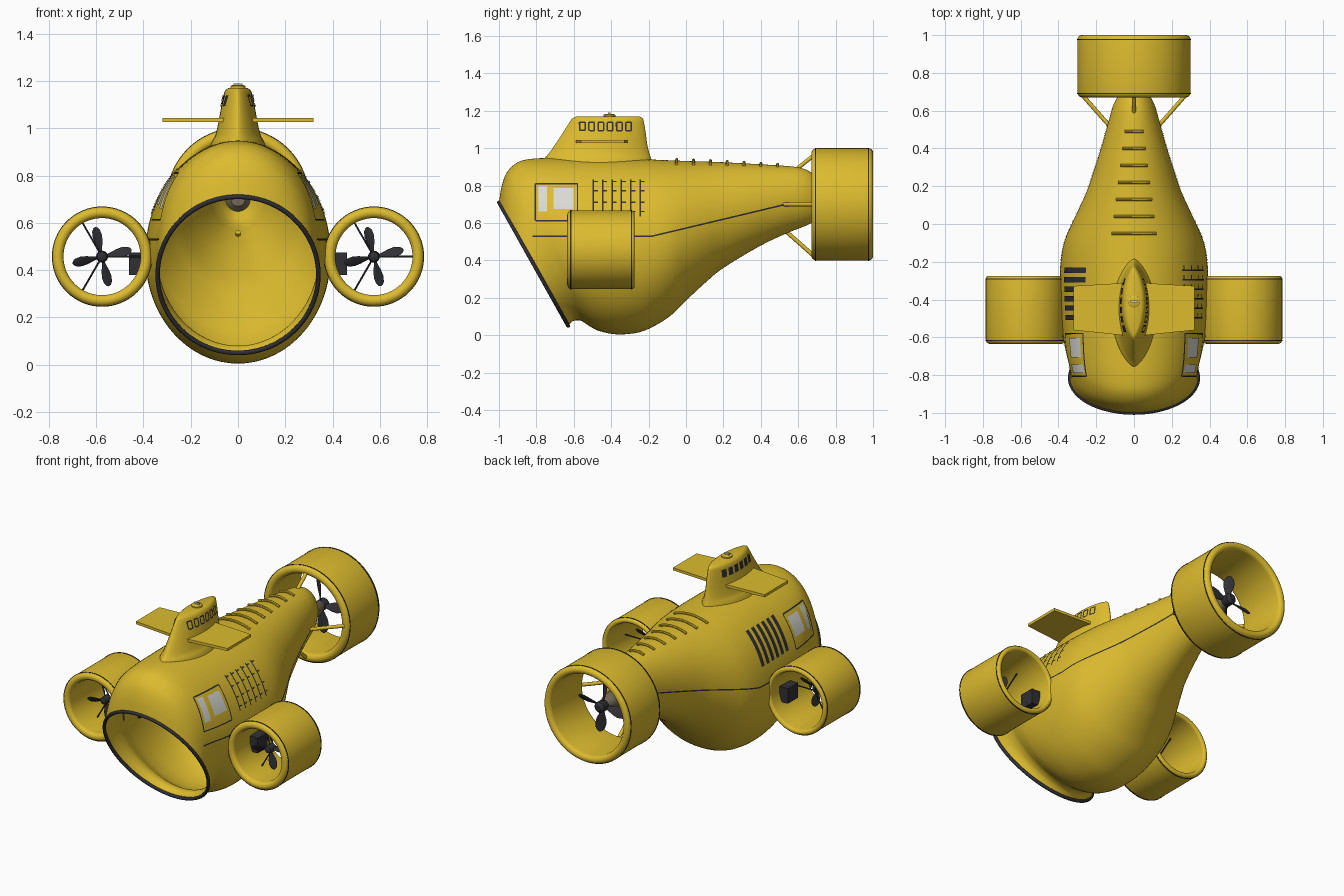
import bpy, bmesh, math
from math import sin, cos, pi, radians
from mathutils import Vector, Matrix
from mathutils.bvhtree import BVHTree

if "Cube" in bpy.data.objects:
    bpy.data.objects.remove(bpy.data.objects["Cube"])


def material(name, col):
    m = bpy.data.materials.new(name)
    m.diffuse_color = (*col, 1)
    m.use_nodes = True
    m.node_tree.nodes["Principled BSDF"].inputs["Base Color"].default_value = m.diffuse_color
    return m


YELLOW = material("yellow paint", (0.72, 0.50, 0.028))
DARK = material("dark rubber", (0.03, 0.03, 0.036))
GREY = material("light grey glass", (0.70, 0.70, 0.66))
BROWN = material("brown metal", (0.17, 0.14, 0.09))


def build(name, mat, *parts, angle=40, recalc=True):
    """Join (verts, faces) parts into one object."""
    vs, fs = [], []
    for v, f in parts:
        o = len(vs)
        vs += [tuple(p) for p in v]
        fs += [tuple(i + o for i in q) for q in f]
    me = bpy.data.meshes.new(name)
    me.from_pydata(vs, [], fs)
    if recalc:
        bm = bmesh.new()
        bm.from_mesh(me)
        bmesh.ops.recalc_face_normals(bm, faces=bm.faces)
        bm.to_mesh(me)
        bm.free()
    me.materials.append(mat)
    ob = bpy.data.objects.new(name, me)
    bpy.context.collection.objects.link(ob)
    bpy.ops.object.select_all(action='DESELECT')
    ob.select_set(True)
    bpy.context.view_layer.objects.active = ob
    bpy.ops.object.shade_smooth_by_angle(angle=radians(angle))
    return ob


def loft(rings, caps=True, closed=False):
    n, m = len(rings[0]), len(rings)
    v = [p for r in rings for p in r]
    f = [(i * n + j, i * n + (j + 1) % n, (i + 1) % m * n + (j + 1) % n, (i + 1) % m * n + j)
         for i in range(m if closed else m - 1) for j in range(n)]
    if caps and not closed:
        f += [tuple(range(n)), tuple(range((m - 1) * n, m * n))]
    return v, f


def lathe(profile, cx, cz, n=64, **kw):
    """Revolve (y, r) points round an axis along y."""
    return loft([[(cx + r * cos(2 * pi * k / n), y, cz + r * sin(2 * pi * k / n))
                  for k in range(n)] for y, r in profile], **kw)


def tube(pts, r, n=10, closed=False):
    pts = [Vector(p) for p in pts]
    rings, m = [], len(pts)
    for i, p in enumerate(pts):
        a = pts[(i - 1) % m] if closed or i else p
        b = pts[(i + 1) % m] if closed or i < m - 1 else p
        t = (b - a).normalized()
        u = t.cross(Vector((0.31, 0.9, 0.2)) if abs(t.y) < .8 else Vector((0, 0, 1))).normalized()
        w = t.cross(u)
        rings.append([p + r * (cos(2 * pi * k / n) * u + sin(2 * pi * k / n) * w) for k in range(n)])
    return loft(rings, closed=closed)


def box(x0, x1, y0, y1, z0, z1):
    return loft([[(x0, y0, z), (x1, y0, z), (x1, y1, z), (x0, y1, z)] for z in (z0, z1)])


# Hull: sections of top y, top z, bottom y, bottom z, half width, height of widest point
SECTIONS = [
    (-1.0, .71, -.63, .05, .34, .5), (-.985, .80, -.61, .072, .338, .49),
    (-.955, .875, -.59, .08, .34, .48), (-.90, .925, -.56, .077, .347, .47),
    (-.83, .943, -.53, .058, .36, .47), (-.72, .948, -.47, .025, .376, .47),
    (-.55, .948, -.37, .005, .388, .47), (-.35, .945, -.25, .016, .392, .48),
    (-.2, .94, -.15, .06, .385, .48), (-.1, .936, -.07, .115, .366, .48),
    (0, .932, 0, .185, .33, .48), (.1, .929, .1, .278, .283, .48), (.2, .925, .2, .36, .24, .49),
    (.4, .914, .4, .48, .175, .5), (.55, .904, .55, .55, .133, .5),
    (.62, .893, .62, .577, .113, .5), (.67, .87, .67, .60, .09, .5),
    (.71, .82, .71, .632, .065, .5), (.73, .755, .73, .65, .05, .5)]


def smooth(rows, n=4):
    out = []
    for i in range(len(rows) - 1):
        a, b, c, d = (rows[max(0, min(len(rows) - 1, i + k))] for k in (-1, 0, 1, 2))
        for s in range(n):
            t = s / n
            out.append([.5 * (2 * q + (r - p) * t + (2 * p - 5 * q + 4 * r - u) * t * t
                              + (3 * q - p - 3 * r + u) * t ** 3) for p, q, r, u in zip(a, b, c, d)])
    return out + [list(rows[-1])]


def hull_ring(s, n=96):
    yt, zt, yb, zb, w, f = s
    ring = []
    for k in range(n):
        c = cos(2 * pi * k / n)
        t = f + c * ((1 - f) if c > 0 else f)
        ring.append((w * sin(2 * pi * k / n), yb + (yt - yb) * t, zb + (zt - zb) * t))
    return ring


hull = loft([hull_ring(s) for s in smooth(SECTIONS)], caps=False)
build("hull", YELLOW, hull, angle=60)
build("opening_rim", DARK, tube(hull_ring(SECTIONS[0]), .010, closed=True))
build("tail_cone", BROWN, lathe([(.70, .03), (.725, .052), (.77, .048), (.82, .03)], 0, .70, 32))

# Sail: lens-shaped levels of z, front y, rear y, half width
LEVELS = [(.86, -.79, -.165, .135), (.94, -.76, -.185, .112), (.97, -.735, -.195, .096),
          (1.02, -.70, -.207, .084), (1.08, -.66, -.215, .073), (1.14, -.622, -.225, .061),
          (1.16, -.607, -.232, .053), (1.17, -.588, -.25, .04)]


def lens(z, y0, y1, w, n=48):
    return [(w * sin(2 * pi * k / n) * abs(sin(2 * pi * k / n)) ** .35,
             (y0 + y1) / 2 + (y1 - y0) / 2 * cos(2 * pi * k / n), z) for k in range(n)]


sail = loft([lens(*l) for l in smooth(LEVELS, 3)])
build("sail", YELLOW, sail, angle=50)
build("sail_hatch", YELLOW, loft([[(r * cos(k * pi / 12), -.41 + r * sin(k * pi / 12), z) for k in range(24)]
                                  for z, r in ((1.165, .032), (1.178, .032), (1.182, .026))]))
build("hatch_handle", GREY, box(-.018, .018, -.416, -.404, 1.18, 1.19))
for s, side in ((1, "right"), (-1, "left")):
    plan = [(.05, -.59), (.32, -.562), (.32, -.328), (.05, -.312)]
    build(side + "_sail_fin", YELLOW, loft([[(s * x, y, z) for x, y in plan] for z in (1.027, 1.044)]))

# Surface details are thin strips projected sideways onto the hull or sail
HULL, SAIL = BVHTree.FromPolygons(*hull), BVHTree.FromPolygons(*sail)


def strip(tree, s, path, w, n=10):
    parts_v, parts_f = [], []
    for (y0, z0), (y1, z1) in zip(path, path[1:]):
        d = Vector((y1 - y0, z1 - z0)).normalized() * w / 2
        o = len(parts_v)
        for k in range(n + 1):
            y, z = y0 + (y1 - y0) * k / n, z0 + (z1 - z0) * k / n
            for q in (1, -1):
                hit = tree.ray_cast(Vector((2 * s, y - q * d.y, z + q * d.x)), Vector((-s, 0, 0)))
                nrm = hit[1] if hit[1].x * s > 0 else -hit[1]
                parts_v.append(hit[0] + nrm * .004)
        for k in range(n):
            a = o + 2 * k
            f = (a, a + 1, a + 3, a + 2)
            parts_f.append(f if s < 0 else f[::-1])
    return parts_v, parts_f


def frame(y0, y1, z0, z1):
    return [(y0, z0), (y1, z0), (y1, z1), (y0, z1), (y0, z0)]


for s, side in ((1, "right"), (-1, "left")):
    build(side + "_seam_line", DARK, strip(HULL, s, [(-.82, .53), (-.18, .53), (.53, .70)], .008, 40), recalc=False)
    build(side + "_window_frame", DARK, strip(HULL, s, frame(-.805, -.58, .612, .808), .007), recalc=False)
    build(side + "_window_panel", GREY,
          strip(HULL, s, [(-.765, .66), (-.765, .795)], .045),
          strip(HULL, s, [(-.655, .675), (-.655, .785)], .105), recalc=False)
    slots, ports = [], []
    for i in range(6):
        y, py = -.495 + .05 * i, -.553 + .049 * i
        if s < 0:    # solid louvres and ports on this side
            slots.append(strip(HULL, s, [(y, .635), (y, .83)], .028))
            ports.append(strip(SAIL, s, [(py, 1.092), (py, 1.138)], .034))
        else:        # outlined ones on the other
            slots.append(strip(HULL, s, [(y, .635), (y, .83)], .008))
            slots += [strip(HULL, s, [(y, z), (y + .024, z)], .007, 2) for z in (.66, .71, .77, .82)]
            ports.append(strip(SAIL, s, frame(py - .015, py + .015, 1.094, 1.138), .008, 4))
    build(side + "_louvres", DARK, *slots, recalc=False)
    build(side + "_sail_ports", DARK, *ports, recalc=False)

# Ridges across the back
ridges = []
for i in range(7):
    y, w = -.05 + .09 * i, .117 - .0115 * i
    pts = [HULL.ray_cast(Vector((w * (k / 6 - 1), y, 2)), Vector((0, 0, -1)))[0] + Vector((0, 0, .006))
           for k in range(13)]
    ridges.append(tube(pts, .008, 8))
build("back_ridges", YELLOW, *ridges)


# Ducted propellers
def duct(name, cx, cz, R, y0, y1, ef, eb):
    prof = [(y0 + ef - ef * sin(a), R - ef + ef * cos(a)) for a in [pi * k / 10 for k in range(11)]]
    prof += [(y1 - eb + eb * sin(a), R - eb - eb * cos(a)) for a in [pi * k / 10 for k in range(11)]]
    build(name, YELLOW, lathe(prof, cx, cz, closed=True))
    build(name + "_seams", DARK, *[lathe([(y - .003, R), (y - .003, R + .002), (y + .003, R + .002),
                                          (y + .003, R)], cx, cz, caps=False)
                                   for y in (y0 + ef * .8, y1 - eb)])


def propeller(name, cx, y, cz, R, hub, turn):
    parts = [lathe([(y - hub * 1.3, hub * .3), (y - hub, hub * .8), (y - hub * .3, hub),
                    (y + hub, hub), (y + hub * 1.5, hub * .5)], cx, cz, 24)]
    for b in range(4):
        rot = Matrix.Rotation(-(turn + b * pi / 2), 3, 'Y')
        rings = []
        for t, chord in ((.12, .05), (.3, .10), (.5, .165), (.7, .19), (.88, .15), (.97, .08), (1, .02)):
            tw = radians(50 - 25 * t)
            rings.append([rot @ Vector((R * t, chord * R * cos(a) * sin(tw) + .02 * R * sin(a) * cos(tw),
                                        chord * R * cos(a) * cos(tw) - .02 * R * sin(a) * sin(tw)))
                          + Vector((cx, y, cz)) for a in [2 * pi * k / 12 for k in range(12)]])
        parts.append(loft(rings))
    build(name, DARK, *parts)


duct("rear_duct", 0, .70, .30, .67, 1.0, .027, .024)
propeller("rear_propeller", 0, .83, .70, .17, .034, radians(97))
build("rear_duct_struts", YELLOW, *[tube(p, .011) for p in (
    [(.13, .52, .70), (.28, .69, .70)], [(-.13, .52, .70), (-.28, .69, .70)],
    [(0, .58, .88), (0, .70, .975)], [(0, .53, .56), (0, .70, .41)])])
for s, side in ((1, "right"), (-1, "left")):
    cx, cz = s * .575, .457
    duct(side + "_duct", cx, cz, .21, -.635, -.275, .0235, .016)
    propeller(side + "_propeller", cx, -.50, cz, .128, .025, radians(13))
    build(side + "_duct_stays", DARK, *[tube([(cx, -.46, cz), (cx + .18 * cos(a), -.46, cz + .18 * sin(a))], .004, 8)
                                        for a in (0 if s > 0 else pi / 3 * 0, 2 * pi / 3, 4 * pi / 3)])
    x0, x1 = sorted((s * .365, s * .46))
    build(side + "_duct_mount", DARK, box(x0, x1, -.46, -.36, .38, .475))
